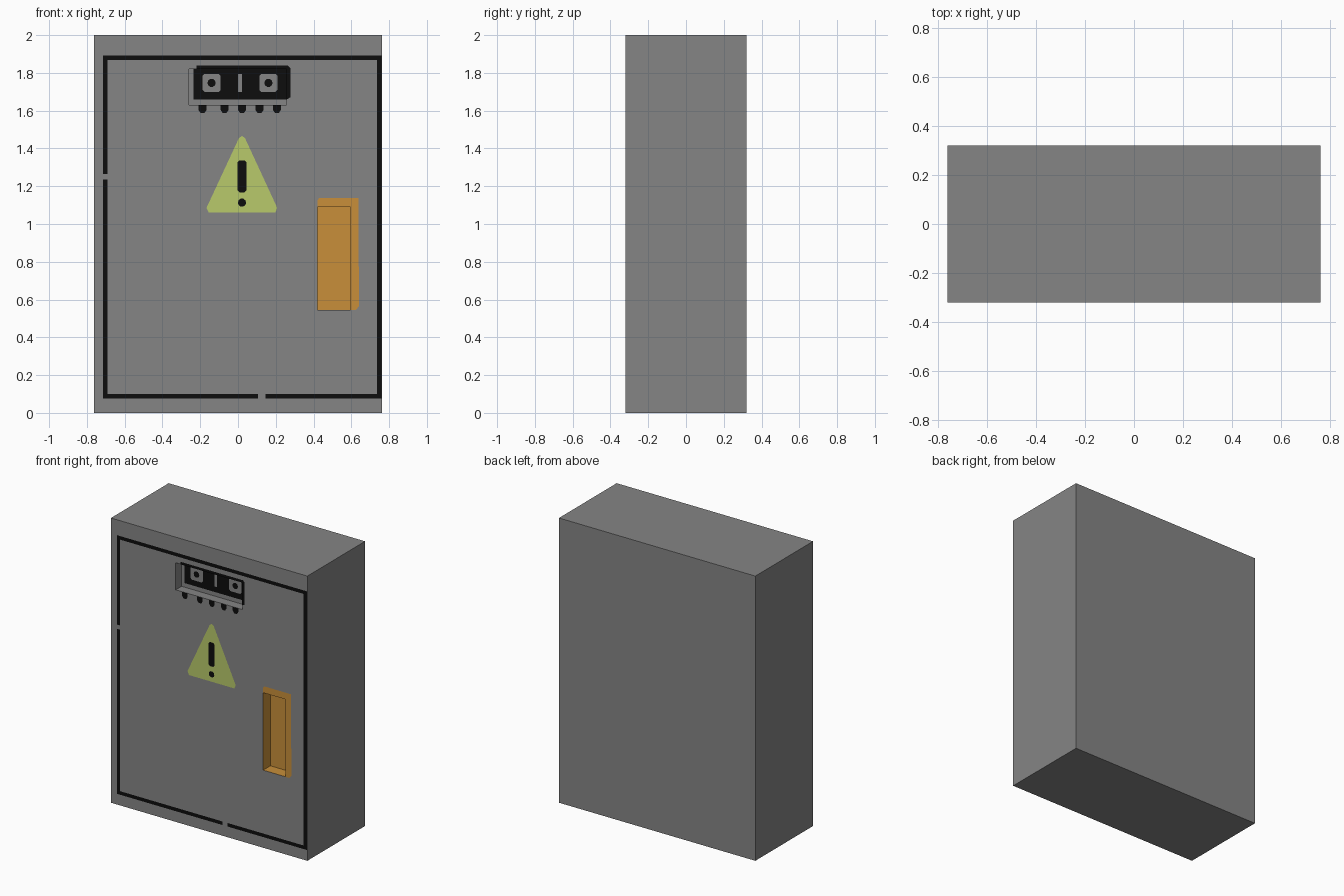
import bpy, bmesh, math

if "Cube" in bpy.data.objects:
    bpy.data.objects.remove(bpy.data.objects["Cube"])

FRONT, BACK = -0.32, 0.32


def material(name, rgb):
    m = bpy.data.materials.new(name)
    m.diffuse_color = (*rgb, 1)
    m.use_nodes = True
    m.node_tree.nodes["Principled BSDF"].inputs["Base Color"].default_value = m.diffuse_color
    return m


GREY = material("grey_metal", (0.235, 0.235, 0.235))
BLACK = material("black_paint", (0.004, 0.004, 0.004))
ORANGE = material("orange_paint", (0.58, 0.275, 0.042))
YELLOW = material("warning_yellow", (0.48, 0.585, 0.145))


def add_object(name, bm, mats):
    me = bpy.data.meshes.new(name)
    bm.to_mesh(me)
    bm.free()
    for m in mats:
        me.materials.append(m)
    ob = bpy.data.objects.new(name, me)
    bpy.context.collection.objects.link(ob)
    return ob


def rect(x0, x1, z0, z1):
    return [(x0, z0), (x1, z0), (x1, z1), (x0, z1)]


def disc(cx, cz, r, n=10):
    return [(cx + r * math.cos(2 * math.pi * i / n),
             cz + r * math.sin(2 * math.pi * i / n)) for i in range(n)]


def chamfered(x0, x1, z0, z1, c):
    return [(x0 + c, z0), (x1 - c, z0), (x1, z0 + c), (x1, z1 - c),
            (x1 - c, z1), (x0 + c, z1), (x0, z1 - c), (x0, z0 + c)]


def decal(name, polys, mat, y):
    """Flat painted detail facing the front."""
    bm = bmesh.new()
    for p in polys:
        f = bm.faces.new([bm.verts.new((x, y, z)) for x, z in p])
        f.normal_update()
        if f.normal.y > 0:
            f.normal_flip()
    return add_object(name, bm, [mat])


# cabinet body: front grid with two recesses, extruded back to a box
xs = [-0.763, -0.26, 0.258, 0.42, 0.595, 0.763]
zs = [0, 0.545, 1.09, 1.63, 1.82, 2.0]
VENT, HANDLE = (1, 3), (3, 1)
VENT_Y, HANDLE_Y = FRONT + 0.065, FRONT + 0.08

bm = bmesh.new()
grid = [[bm.verts.new((x, FRONT, z)) for z in zs] for x in xs]
cells = {}
for i in range(5):
    for j in range(5):
        cells[i, j] = bm.faces.new((grid[i][j], grid[i + 1][j],
                                    grid[i + 1][j + 1], grid[i][j + 1]))
rim = [e for e in bm.edges if e.is_boundary]
ext = bmesh.ops.extrude_edge_only(bm, edges=rim)["geom"]
for v in ext:
    if isinstance(v, bmesh.types.BMVert):
        v.co.y = BACK
bmesh.ops.holes_fill(bm, edges=[e for e in bm.edges if e.is_boundary], sides=0)
for key, y in ((VENT, VENT_Y), (HANDLE, HANDLE_Y)):
    face = cells[key]
    res = bmesh.ops.extrude_discrete_faces(bm, faces=[face])
    for v in res["faces"][0].verts:
        v.co.y = y
bmesh.ops.recalc_face_normals(bm, faces=bm.faces)
# recess colours: handle pocket orange, upper and right vent walls black
for f in bm.faces:
    c = f.calc_center_median()
    if FRONT + 0.01 < c.y < -0.2:
        if c.z < 1.2:
            f.material_index = 2
        elif c.x > 0.25 or c.z > 1.81:
            f.material_index = 1
add_object("cabinet_body", bm, [GREY, BLACK, ORANGE])

Y1, Y2 = FRONT - 0.002, FRONT - 0.004

# door outline with its two small gaps
L, R, B, T, w = -0.715, 0.761, 0.076, 1.893, 0.025
decal("door_outline", [
    rect(L, L + w, B, 1.235), rect(L, L + w, 1.265, T),
    rect(R - w, R, B, T), rect(L + w, R - w, T - w, T),
    rect(L + w, 0.105, B, B + w), rect(0.145, R - w, B, B + w)], BLACK, Y1)

# black panel: back of the recess, spill over its edge, and teeth below
decal("vent_panel", [rect(-0.235, 0.258, 1.66, 1.82)], BLACK, VENT_Y - 0.002)
decal("vent_rim", [rect(-0.22, 0.258, 1.82, 1.838),
                   [(0.258, 1.66), (0.277, 1.67), (0.277, 1.825),
                    (0.265, 1.838), (0.258, 1.838)]], BLACK, Y1)
decal("vent_teeth", [[(x - 0.022, 1.63), (x - 0.022, 1.605), (x - 0.01, 1.587),
                      (x + 0.01, 1.587), (x + 0.022, 1.605), (x + 0.022, 1.63)]
                     for x in (-0.188, -0.071, 0.021, 0.114, 0.206)], BLACK, Y1)
decal("panel_squares", [chamfered(x - 0.048, x + 0.048, 1.70, 1.795, 0.01)
                        for x in (-0.14, 0.161)]
      + [rect(0.0, 0.02, 1.70, 1.795)], GREY, VENT_Y - 0.004)
decal("panel_dots", [disc(x, 1.747, 0.022) for x in (-0.14, 0.161)],
      BLACK, VENT_Y - 0.006)

# warning triangle with exclamation mark
decal("warning_triangle", [[(-0.155, 1.06), (0.197, 1.06), (0.208, 1.085),
                            (0.037, 1.455), (0.021, 1.466), (0.005, 1.455),
                            (-0.167, 1.085)]], YELLOW, Y1)
decal("exclamation_mark", [chamfered(-0.002, 0.044, 1.168, 1.337, 0.01),
                           disc(0.021, 1.113, 0.022)], BLACK, Y2)

# orange border on the upper and right sides of the handle pocket
decal("handle_border", [
    [(0.42, 1.09), (0.595, 1.09), (0.595, 1.137), (0.43, 1.137), (0.42, 1.125)],
    [(0.595, 0.545), (0.625, 0.545), (0.64, 0.565), (0.638, 1.137),
     (0.595, 1.137)]], ORANGE, Y1)
